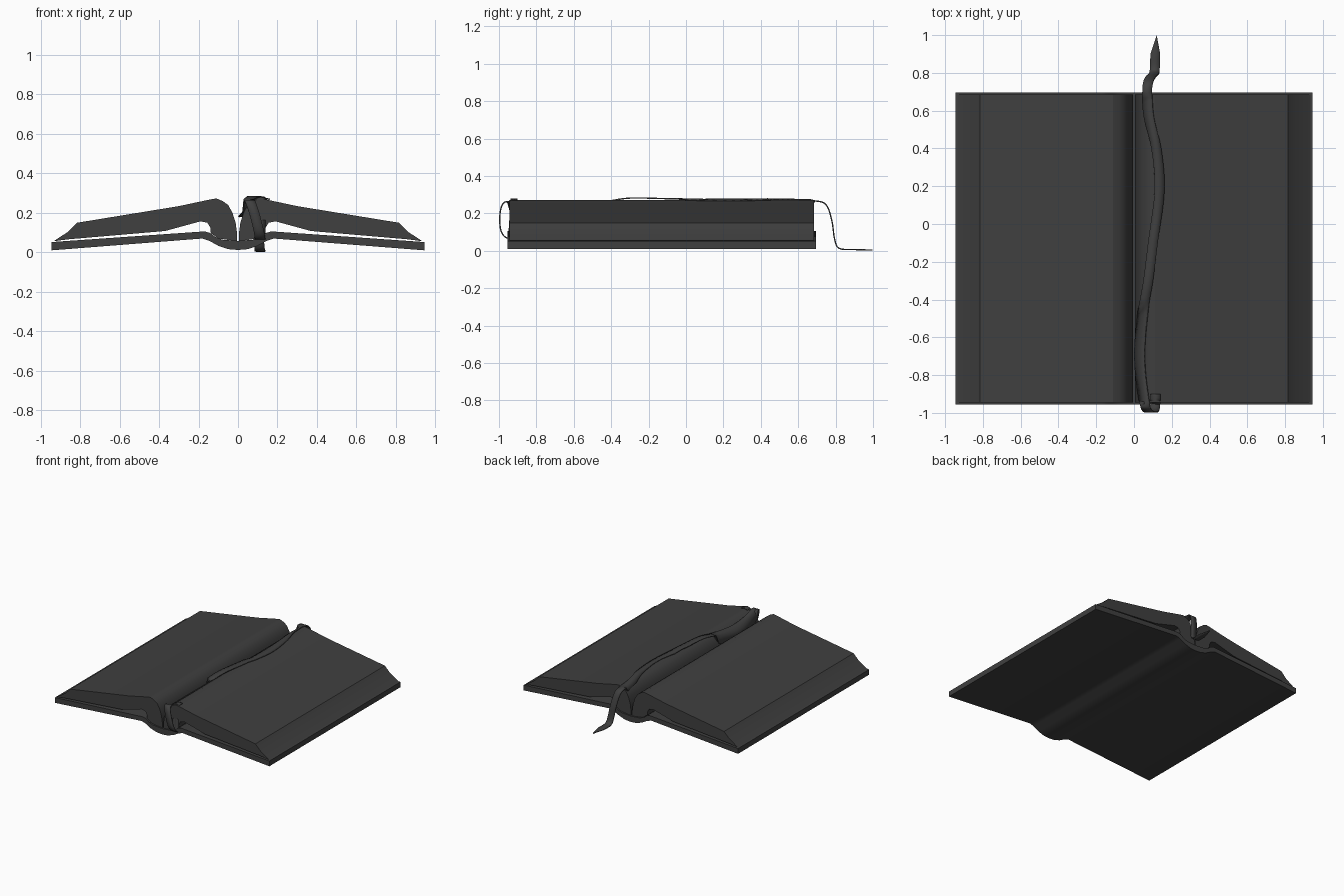
import bpy, bmesh, math
from mathutils import Vector

if "Cube" in bpy.data.objects:
    bpy.data.objects.remove(bpy.data.objects["Cube"])

charcoal = bpy.data.materials.new("charcoal")
charcoal.use_nodes = True
charcoal.diffuse_color = (0.05, 0.05, 0.05, 1)
charcoal.node_tree.nodes["Principled BSDF"].inputs["Base Color"].default_value = (0.05, 0.05, 0.05, 1)


def finish(name, bm, angle):
    bmesh.ops.recalc_face_normals(bm, faces=bm.faces)
    mesh = bpy.data.meshes.new(name)
    bm.to_mesh(mesh)
    bm.free()
    mesh.materials.append(charcoal)
    obj = bpy.data.objects.new(name, mesh)
    bpy.context.collection.objects.link(obj)
    bpy.ops.object.select_all(action='DESELECT')
    obj.select_set(True)
    bpy.context.view_layer.objects.active = obj
    bpy.ops.object.shade_smooth_by_angle(angle=math.radians(angle))
    return obj


def extrude_profile(name, profile, y0, y1):
    """Closed x/z outline swept along y."""
    bm = bmesh.new()
    face = bm.faces.new([bm.verts.new((x, y0, z)) for x, z in profile])
    result = bmesh.ops.extrude_face_region(bm, geom=[face])
    moved = [v for v in result["geom"] if isinstance(v, bmesh.types.BMVert)]
    bmesh.ops.translate(bm, verts=moved, vec=(0, y1 - y0, 0))
    return finish(name, bm, 32)


def mirrored(half):
    """Full left-to-right line from a half that starts on x = 0."""
    return [(-x, z) for x, z in reversed(half[1:])] + half


# Cover: two boards joined by a rounded spine
outside = [(0, 0.012), (0.05, 0.016), (0.1, 0.033), (0.145, 0.058), (0.18, 0.07), (0.945, 0.01)]
inside = [(0, 0.058), (0.08, 0.064), (0.115, 0.078), (0.14, 0.098), (0.17, 0.106), (0.945, 0.052)]
extrude_profile("cover", mirrored(outside) + mirrored(inside)[::-1], -0.955, 0.695)

# Page blocks: curled at the gutter, bevelled at the outer edge
page_top = [(0.004, 0.09), (0.012, 0.15), (0.028, 0.2), (0.05, 0.24), (0.078, 0.26),
            (0.11, 0.273), (0.15, 0.266), (0.3, 0.234), (0.815, 0.15)]
page_under = [(0.86, 0.105), (0.935, 0.056), (0.86, 0.066), (0.37, 0.108), (0.19, 0.157),
              (0.155, 0.15), (0.14, 0.125), (0.138, 0.098), (0.1, 0.07), (0.004, 0.056)]
block = page_top + page_under
extrude_profile("left_pages", block, -0.945, 0.685)
extrude_profile("right_pages", [(-x, z) for x, z in block], -0.945, 0.685)


def page_height(x):
    x = max(x, 0.02)
    for (xa, za), (xb, zb) in zip(page_top, page_top[1:]):
        if x <= xb:
            return za + (zb - za) * (x - xa) / (xb - xa)
    return page_top[-1][1]


# Ribbon bookmark: centre line, looped at the front and trailing to the ground behind
path = [Vector(p) for p in [
    (0.115, -0.9, 0.065), (0.112, -0.96, 0.07), (0.105, -0.99, 0.11), (0.085, -0.995, 0.19),
    (0.065, -0.98, 0.25), (0.055, -0.94, 0.262), (0.035, -0.8, 0.24), (0.03, -0.65, 0.235),
    (0.05, -0.45, 0.26), (0.075, -0.3, 0.282), (0.1, -0.1, 0.279), (0.135, 0.18, 0.276),
    (0.118, 0.4, 0.276), (0.08, 0.56, 0.27), (0.07, 0.69, 0.267), (0.075, 0.75, 0.245),
    (0.09, 0.78, 0.16), (0.105, 0.795, 0.06), (0.11, 0.82, 0.013), (0.113, 0.9, 0.007),
    (0.12, 0.997, 0.004)]]
steps = 5
centre = []
for i in range(len(path) - 1):
    a, b = path[max(i - 1, 0)], path[i]
    c, d = path[i + 1], path[min(i + 2, len(path) - 1)]
    for k in range(steps):
        t = k / steps
        centre.append(0.5 * (2 * b + (c - a) * t + (2 * a - 5 * b + 4 * c - d) * t * t
                             + (3 * b - a - 3 * c + d) * t ** 3))
centre.append(path[-1])

bm = bmesh.new()
rows = []
for p in centre:
    half = 0.026 * min(1, max(0.02, (1 - p.y) / 0.1))
    row = []
    for side in (-1, 0, 1):
        x = p.x + side * half
        z = p.z
        if -0.94 < p.y < 0.68:
            # rest on the page, tilting with its curl
            z = page_height(x) + 0.005
            if -0.42 < p.y < 0:
                z = max(z, p.z)
        row.append(bm.verts.new((x, p.y, max(z, 0.004))))
    rows.append(row)
for r, s in zip(rows, rows[1:]):
    for j in range(2):
        bm.faces.new((r[j], r[j + 1], s[j + 1], s[j]))
ribbon = finish("ribbon_bookmark", bm, 40)
thick = ribbon.modifiers.new("thickness", 'SOLIDIFY')
thick.thickness = 0.007
thick.offset = 0
